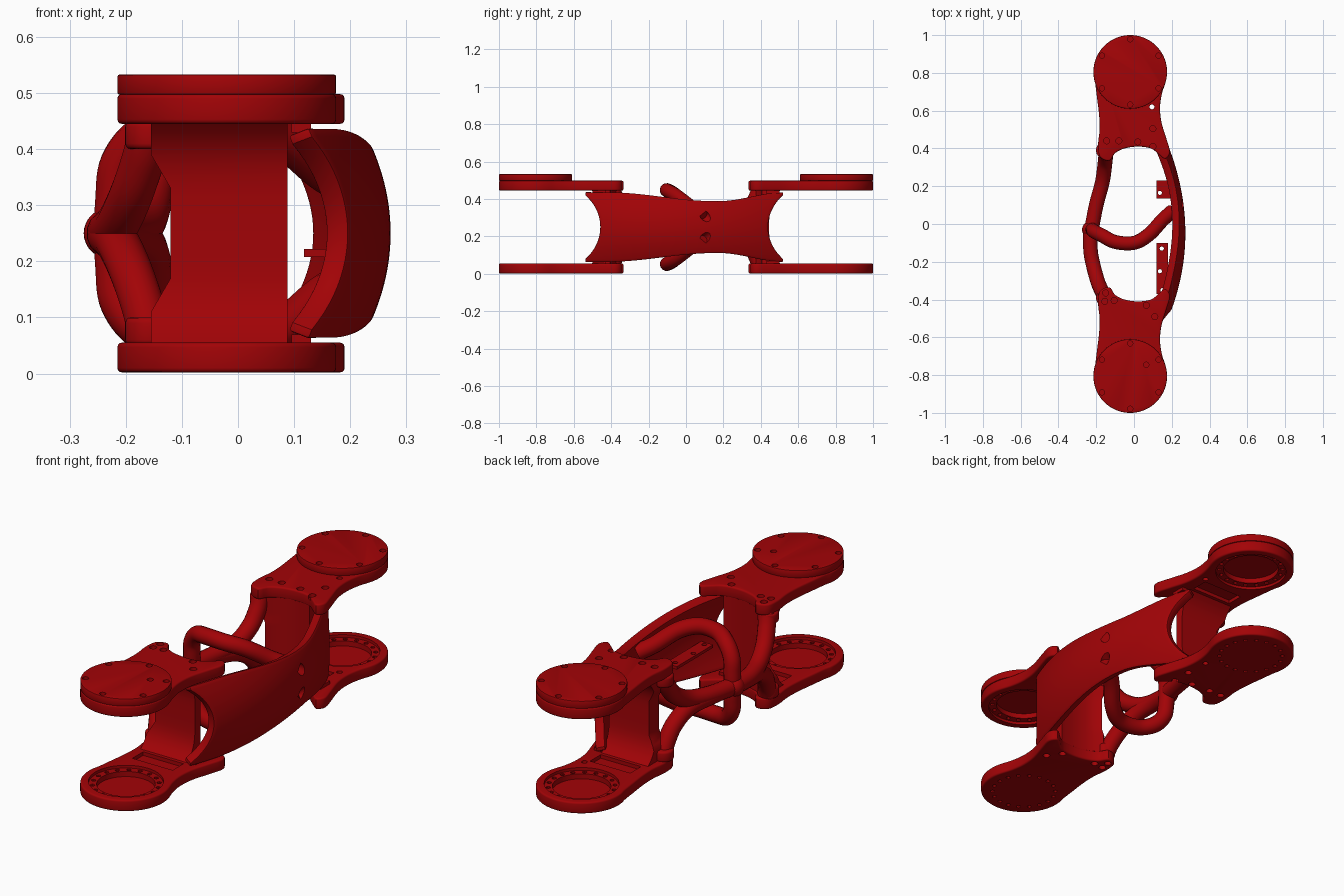
import bpy, bmesh, math
from mathutils import Vector, Matrix

if "Cube" in bpy.data.objects:
    bpy.data.objects.remove(bpy.data.objects["Cube"])

ZC = 0.25          # mirror plane of the frame
DX, DY, DR = -0.02, 0.805, 0.195   # end disc centre and radius
red = bpy.data.materials.new("red_paint")
red.diffuse_color = (0.36, 0.001, 0.002, 1)
red.use_nodes = True
red.node_tree.nodes["Principled BSDF"].inputs["Base Color"].default_value = red.diffuse_color


def finish(name, bm):
    bmesh.ops.recalc_face_normals(bm, faces=bm.faces[:])
    me = bpy.data.meshes.new(name)
    bm.to_mesh(me)
    bm.free()
    ob = bpy.data.objects.new(name, me)
    bpy.context.collection.objects.link(ob)
    me.materials.append(red)
    return ob


def activate(ob):
    bpy.ops.object.select_all(action='DESELECT')
    ob.select_set(True)
    bpy.context.view_layer.objects.active = ob


def smooth(ob):
    activate(ob)
    bpy.ops.object.shade_smooth_by_angle(angle=math.radians(32))


def apply(ob, kind, **kw):
    activate(ob)
    m = ob.modifiers.new(kind.lower(), kind)
    for k, v in kw.items():
        setattr(m, k, v)
    bpy.ops.object.modifier_apply(modifier=m.name)


def cut(ob, bm):
    c = finish("cutter", bm)
    c.hide_render = True
    apply(ob, 'BOOLEAN', operation='DIFFERENCE', object=c, solver='EXACT')
    bpy.data.objects.remove(c)


def add_cyl(bm, centre, r, depth, axis=(0, 0, 1), seg=16):
    rot = Vector(axis).to_track_quat('Z', 'Y').to_matrix().to_4x4()
    bmesh.ops.create_cone(bm, cap_ends=True, segments=seg, radius1=r, radius2=r,
                          depth=depth, matrix=Matrix.Translation(centre) @ rot)


def add_box(bm, lo, hi):
    size = [b - a for a, b in zip(lo, hi)]
    mid = [(a + b) / 2 for a, b in zip(lo, hi)]
    bmesh.ops.create_cube(bm, size=1, matrix=Matrix.Translation(mid) @ Matrix.Diagonal((*size, 1)))


def spline(pts, n, closed=False):
    pts = [Vector(p) for p in pts]
    k, out = len(pts), []
    for i in range(k if closed else k - 1):
        g = lambda j: pts[j % k] if closed else pts[max(0, min(k - 1, j))]
        a, b, c, d = g(i - 1), g(i), g(i + 1), g(i + 2)
        for s in range(n):
            t = s / n
            out.append(0.5 * (2 * b + (c - a) * t + (2 * a - 5 * b + 4 * c - d) * t * t
                              + (3 * b - a - 3 * c + d) * t ** 3))
    return out if closed else out + [pts[-1]]


def loft(rings):
    bm = bmesh.new()
    vs = [[bm.verts.new(p) for p in r] for r in rings]
    for a, b in zip(vs, vs[1:]):
        for i in range(len(a)):
            j = (i + 1) % len(a)
            bm.faces.new((a[i], a[j], b[j], b[i]))
    bm.faces.new(vs[0])
    bm.faces.new(vs[-1])
    return bm


def tube(name, pts, r):
    cu = bpy.data.curves.new(name, 'CURVE')
    cu.dimensions = '3D'
    cu.bevel_depth, cu.bevel_resolution, cu.use_fill_caps = r, 6, True
    path = spline(pts, 7)
    sp = cu.splines.new('POLY')
    sp.points.add(len(path) - 1)
    for p, q in zip(sp.points, path):
        p.co = (*q, 1)
    ob = bpy.data.objects.new(name, cu)
    bpy.context.collection.objects.link(ob)
    cu.materials.append(red)
    activate(ob)
    bpy.ops.object.convert(target='MESH')
    smooth(bpy.context.object)


# Outline of an end plate: round disc, waist, concave inner edge
arc = [(DX + DR * math.cos(a), DY + DR * math.sin(a), 0)
       for a in [math.radians(-18 + 216 * i / 20) for i in range(21)]]
waist = [(-.196, .67), (-.185, .58), (-.182, .5), (-.19, .42), (-.18, .355), (-.13, .335), (-.1, .375),
         (-.05, .40), (.02, .41), (.09, .40), (.13, .37), (.165, .345), (.19, .38),
         (.172, .45), (.145, .54), (.138, .62), (.148, .69)]
outline = spline(arc + [(x, y, 0) for x, y in waist], 4, True)
bolts = {1: [(-.145, .44), (-.08, .44), (.02, .435), (.1, .41), (.1, .505)],
         -1: [(-.15, .365), (-.155, .41), (-.105, .405), (.065, .43), (.11, .49)]}

for sy, end in ((-1, "front"), (1, "back")):
    for sz, level in ((1, "lower"), (-1, "upper")):
        Z = lambda z: ZC + sz * (z - ZC)
        # End plate with stepped bearing seat, pocket and bolt holes
        bm = loft([[(p.x, sy * p.y, Z(z)) for p in outline] for z in (0.002, 0.055)])
        plate = finish(f"{level}_{end}_plate", bm)
        apply(plate, 'BEVEL', width=0.008, segments=3, limit_method='ANGLE',
              angle_limit=math.radians(50), use_clamp_overlap=False)
        for r, lo in ((0.16, 0.042), (0.125, 0.018)):
            bm = bmesh.new()
            add_cyl(bm, (DX, sy * DY, Z((lo + 0.08) / 2)), r, 0.08 - lo, seg=64)
            cut(plate, bm)
        bm = bmesh.new()
        for i in range(18):
            a = math.tau * i / 18
            add_cyl(bm, (DX + .143 * math.cos(a), sy * DY + .143 * math.sin(a), Z(.02)), .010, .08, seg=10)
        for x, y in bolts[sy]:
            add_cyl(bm, (x, sy * y, Z(0)), .016, .04)
        if sy > 0:
            add_cyl(bm, (.095, .62, Z(.03)), .013, .1)
        cut(plate, bm)
        bm = bmesh.new()
        y0, y1 = sorted((sy * .52, sy * .60))
        z0, z1 = sorted((Z(.038), Z(.08)))
        add_box(bm, (-.13, y0, z0), (.08, y1, z1))
        cut(plate, bm)
        smooth(plate)

        # Pad that ties the side shell to the plate
        bm = bmesh.new()
        y0, y1 = sorted((sy * .43, sy * .50))
        z0, z1 = sorted((Z(.05), Z(.07)))
        add_box(bm, (.095, y0, z0), (.13, y1, z1))
        finish(f"{level}_{end}_shell_pad", bm)

        # Tubular leg: upright beside the column, then along to the side hub
        if sy > 0:
            leg = [(-.15, .385, .06), (-.15, .36, .115), (-.155, .31, .18), (-.168, .22, .23),
                   (-.2, .1, .247), (-.225, -.03, .25)]
        else:
            leg = [(-.155, -.385, .06), (-.168, -.36, .115), (-.19, -.31, .18), (-.213, -.23, .23),
                   (-.23, -.14, .247), (-.23, -.03, .25)]
        tube(f"{level}_{end}_leg", [(x, y, Z(z)) for x, y, z in leg], 0.039)
        bm = bmesh.new()
        add_cyl(bm, (-.155, sy * .39, Z(.075)), .046, .05, seg=32)
        foot = finish(f"{level}_{end}_leg_foot", bm)
        apply(foot, 'BEVEL', width=0.01, segments=3, limit_method='ANGLE', angle_limit=math.radians(50))
        smooth(foot)

    # Round lid on the upper plate
    bm = bmesh.new()
    add_cyl(bm, (DX, sy * DY, .515), DR, .036, seg=96)
    lid = finish(f"{end}_lid", bm)
    apply(lid, 'BEVEL', width=0.004, segments=2, limit_method='ANGLE', angle_limit=math.radians(50))
    bm = bmesh.new()
    for i in range(6):
        a = math.radians(30 + 60 * i)
        add_cyl(bm, (DX + .173 * math.cos(a), sy * DY + .173 * math.sin(a), .533), .014, .03)
    if sy < 0:
        add_cyl(bm, (.065, -.745, .533), .014, .03)
    cut(lid, bm)
    smooth(lid)

    # Upright column: curved inner face, waisted side, outer face flaring to the plates
    inner = [(-.125, .365), (-.09, .388), (-.05, .403), (.02, .413), (.088, .405)]
    rings = []
    for i in range(21):
        z = .05 + .4 * i / 20
        dz = abs(z - ZC)
        fo = .445 + 40 * dz ** 4
        left = -.12 - .035 * min(1, max(0, (dz - .08) / .06))
        sec = [(left, .375)] + [(max(x, left + .005), y) for x, y in inner] + [(.088, fo), (left, fo)]
        rings.append([(x, sy * y, z) for x, y in sec])
    smooth(finish(f"{end}_column", loft(rings)))

# Side shell: doubly curved panel with scooped ends
NU, NV, R = 48, 24, 0.22
bm = bmesh.new()
grid = []
for i in range(NU + 1):
    row = []
    for j in range(NV + 1):
        v = -1 + 2 * j / NV
        scoop = R - math.sqrt(R * R - min(.187 * abs(v), .17) ** 2)
        y0, y1 = -.46 - scoop, .44 + scoop
        y = y0 + (y1 - y0) * i / NU
        t = min(abs(y - .17) / (.36 if y > .17 else .6), 1)
        dz = v * (.14 + .048 * math.sin(t * math.pi / 2) ** 2)
        bow = .42 if y > -.05 else .45
        x = .272 - bow * (y + .05) ** 2 - (1.4 - 1.4 * (y + .05) ** 2) * dz * dz
        row.append(bm.verts.new((x, y, ZC + dz)))
    grid.append(row)
for i in range(NU):
    for j in range(NV):
        bm.faces.new((grid[i][j], grid[i + 1][j], grid[i + 1][j + 1], grid[i][j + 1]))
shell = finish("side_shell", bm)
if shell.data.polygons[NU * NV // 2].normal.x < 0:
    shell.data.flip_normals()
apply(shell, 'SOLIDIFY', thickness=0.042, offset=-1)
apply(shell, 'BEVEL', width=0.005, segments=2, limit_method='ANGLE', angle_limit=math.radians(50))
bm = bmesh.new()
for s in (1, -1):
    add_cyl(bm, (.262, .105, ZC + s * .056), .024, .04, (1, .85, -.7 * s), 24)
cut(shell, bm)
smooth(shell)

# Hoop tube arching over and under the middle, from shell to hub and back
half = [(.205, .07, .33), (.15, .02, .363), (.08, -.055, .42), (0, -.1, .445), (-.1, -.095, .445),
        (-.17, -.06, .422), (-.21, -.04, .372), (-.218, -.032, .31)]
tube("middle_hoop", half + [(-.22, -.03, ZC)] + [(x, y, 2 * ZC - z) for x, y, z in reversed(half)], 0.037)

# Hub knob where legs and hoop meet
bm = bmesh.new()
bmesh.ops.create_uvsphere(bm, u_segments=32, v_segments=16, radius=.045,
                          matrix=Matrix.Translation((-.23, -.03, ZC)))
smooth(finish("hub_knob", bm))

# Drilled mounting strips inside the shell
for name, y0, y1, holes in (("back_strip", .135, .23, [(.137, .165)]),
                            ("front_strip", -.37, -.10, [(.147, -.13), (.137, -.25), (.15, -.35)])):
    bm = bmesh.new()
    add_box(bm, (.118, y0, .208), (.20 if y0 > 0 else .18, y1, .222))
    strip = finish(name, bm)
    bm = bmesh.new()
    for x, y in holes:
        add_cyl(bm, (x, y, .215), .011, .05)
    cut(strip, bm)
    smooth(strip)
